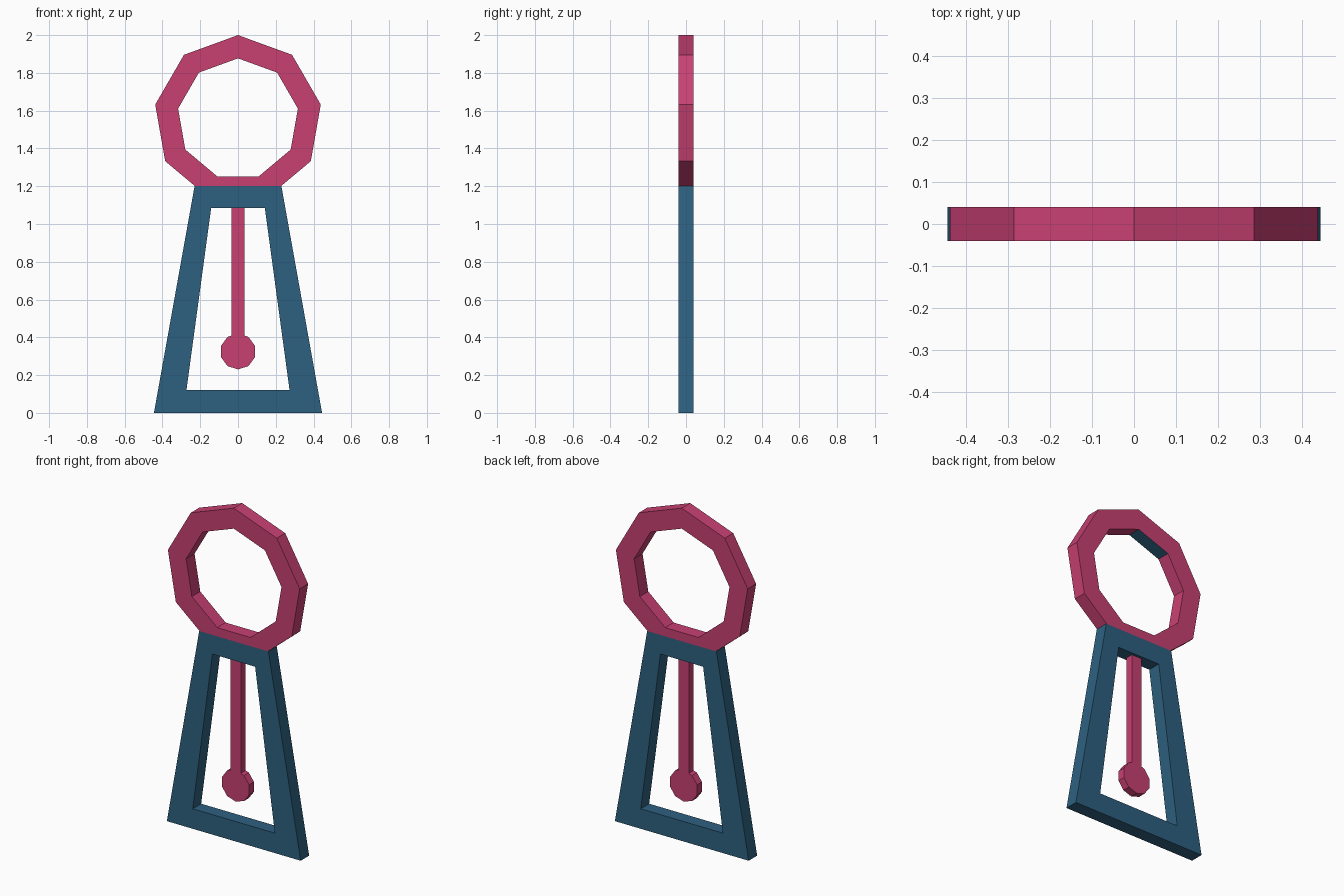
import bpy, bmesh
from math import sin, cos, radians

if "Cube" in bpy.data.objects:
    bpy.data.objects.remove(bpy.data.objects["Cube"])

def material(name, rgb):
    m = bpy.data.materials.new(name)
    m.diffuse_color = (*rgb, 1)
    m.use_nodes = True
    m.node_tree.nodes["Principled BSDF"].inputs["Base Color"].default_value = m.diffuse_color
    return m

PINK = material("pink", (0.58, 0.052, 0.17))
BLUE = material("blue", (0.027, 0.117, 0.215))

def finish(name, bm, mats):
    bmesh.ops.recalc_face_normals(bm, faces=bm.faces)
    me = bpy.data.meshes.new(name)
    bm.to_mesh(me)
    bm.free()
    for m in mats:
        me.materials.append(m)
    ob = bpy.data.objects.new(name, me)
    bpy.context.collection.objects.link(ob)
    return ob

def loop_verts(bm, pts, y):
    return [bm.verts.new((x, y, z)) for x, z in pts]

def flat_frame(name, outer, inner, half, mats, odd_inner=None):
    """Closed band between two outlines with matching points, given thickness."""
    bm = bmesh.new()
    rings = [loop_verts(bm, p, y) for p, y in
             ((outer, -half), (outer, half), (inner, half), (inner, -half))]
    n = len(outer)
    for k in range(4):
        a, b = rings[k], rings[(k + 1) % 4]
        for i in range(n):
            j = (i + 1) % n
            f = bm.faces.new((a[i], a[j], b[j], b[i]))
            if k == 2 and i == odd_inner:
                f.material_index = 1
    return finish(name, bm, mats)

def slab(name, pts, half, mat):
    """Extruded flat outline."""
    bm = bmesh.new()
    a, b = loop_verts(bm, pts, -half), loop_verts(bm, pts, half)
    bm.faces.new(a)
    bm.faces.new(b[::-1])
    n = len(pts)
    for i in range(n):
        j = (i + 1) % n
        bm.faces.new((a[i], a[j], b[j], b[i]))
    return finish(name, bm, [mat])

def polygon(n, r, cz, start=0):
    return [(r * sin(radians(start + 360 * i / n)),
             cz + r * cos(radians(start + 360 * i / n))) for i in range(n)]

# tapered body frame
flat_frame("body_frame",
           [(-0.445, 0), (0.445, 0), (0.23, 1.2), (-0.23, 1.2)],
           [(-0.273, 0.12), (0.273, 0.12), (0.142, 1.085), (-0.142, 1.085)],
           0.04, [BLUE])

# nine-sided ring, cut flat where it sits on the body; one inner facet is blue
outer = polygon(9, 0.445, 1.555)
outer[4], outer[5] = (0.227, 1.2), (-0.227, 1.2)
flat_frame("head_ring", outer, polygon(9, 0.322, 1.555), 0.04,
           [PINK, BLUE], odd_inner=8)

# pendulum: ten-sided bob with its top corner replaced by the rod
bob = polygon(10, 0.095, 0.325)[1:]
rod = [(-0.035, 0.409), (-0.035, 1.085), (0.035, 1.085), (0.035, 0.409)]
slab("pendulum", bob + rod, 0.023, PINK)
